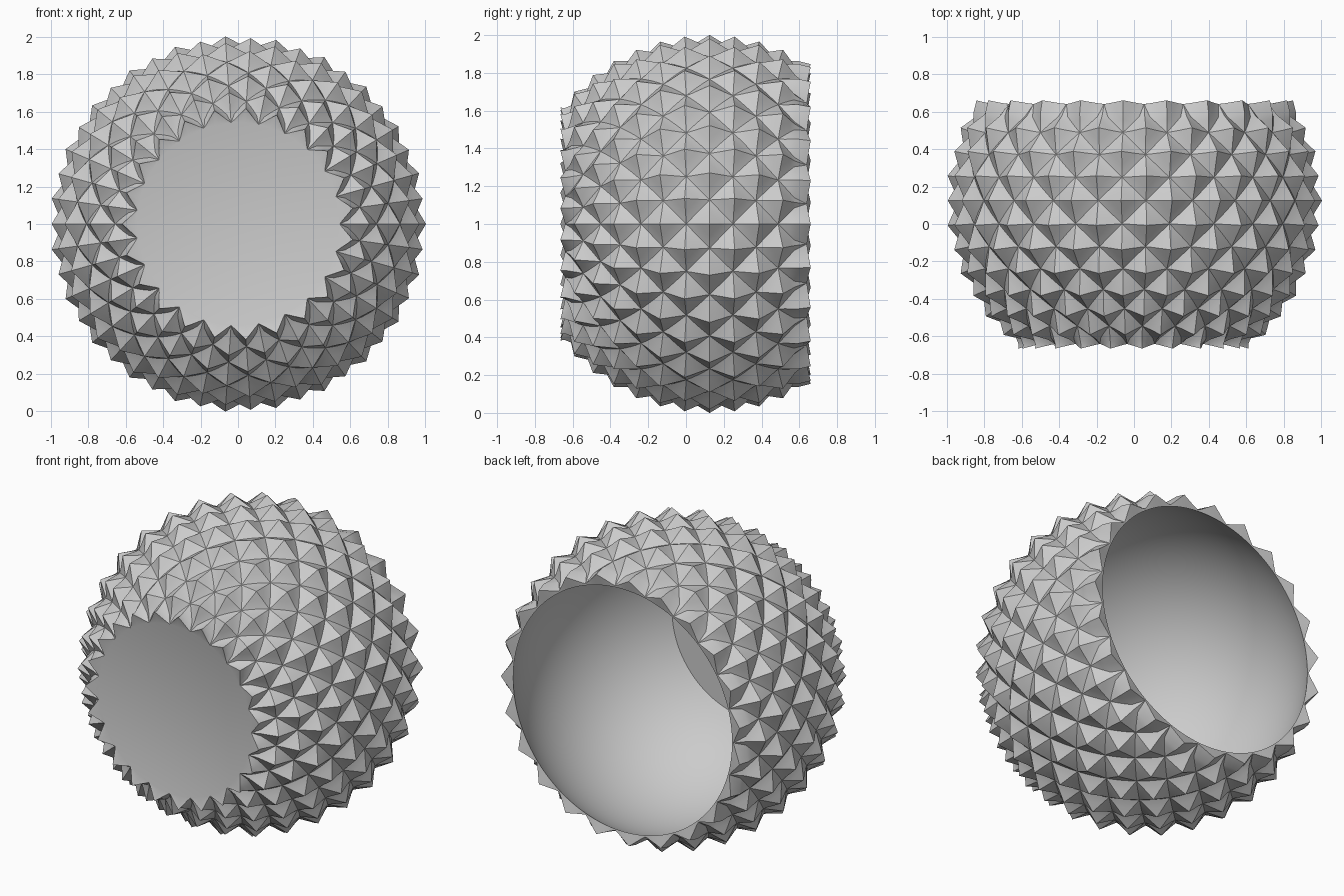
import bpy, bmesh
from math import sin, cos, asin, sqrt, pi, radians

if "Cube" in bpy.data.objects:
    bpy.data.objects.remove(bpy.data.objects["Cube"])

grey = bpy.data.materials.new("plain_grey")
grey.use_nodes = True
grey.diffuse_color = (0.6, 0.6, 0.6, 1)
grey.node_tree.nodes["Principled BSDF"].inputs["Base Color"].default_value = (0.6, 0.6, 0.6, 1)

CENTRE_Y, CENTRE_Z = 0.125, 1.0
VALLEY, STUD = 0.938, 0.065       # sphere radius and stud height
INNER = 0.93                      # radius of the smooth inside
COLS, SUB = 46, 4                 # stud half-steps around, subdivisions of each
FIRST, LAST = -7, 4               # rows of studs from front to back
ROW = radians(7.6)
FRONT, BACK = -0.765, 0.515       # cut planes measured from the sphere centre
N = COLS * SUB

bm = bmesh.new()


def vert(col, radius, y):
    t = 2 * pi * (col + SUB / 2) / N
    return bm.verts.new((radius * sin(t), CENTRE_Y + y, CENTRE_Z + radius * cos(t)))


def stud_height(i, j):
    """Four-sided pyramids on a checkerboard, slightly hollow towards the valleys."""
    a, b = (i % SUB) / SUB, (j % SUB) / SUB
    even = (i // SUB + j // SUB) % 2 == 0
    return (abs(a + b - 1) if even else abs(a - b)) ** 1.2


def bridge(r0, r1, flip=None):
    """Join two rings; flip picks the diagonal for each quad."""
    for i in range(N):
        k = (i + 1) % N
        a, b, c, d = r0[i], r0[k], r1[k], r1[i]
        if flip is None:
            bm.faces.new((a, b, c, d))
        elif flip(i):
            bm.faces.new((a, b, d))
            bm.faces.new((b, c, d))
        else:
            bm.faces.new((a, b, c))
            bm.faces.new((a, c, d))


# studded outside
rows = (LAST - FIRST) * SUB
outer = []
for j in range(rows + 1):
    ring = []
    for i in range(N):
        f = stud_height(i, j)
        rad = VALLEY + STUD * f
        lat = (FIRST + j / SUB) * ROW
        if j == 0:
            lat = asin((FRONT - 0.025 * f) / rad)
        elif j == rows:
            lat = asin((BACK + 0.02 * f) / rad)
        ring.append(vert(i, rad * cos(lat), rad * sin(lat)))
    outer.append(ring)
for j in range(rows):
    bridge(outer[j], outer[j + 1],
           lambda i: (i // SUB + j // SUB) % 2 == 0)

# smooth inside, from the open back to the flat front
STEPS = 32
top, low = asin(BACK / INNER), asin((FRONT + 0.008) / INNER)
previous = outer[-1]
for s in range(STEPS + 1):
    lat = top + (low - top) * s / STEPS
    ring = [vert(i, INNER * cos(lat), INNER * sin(lat)) for i in range(N)]
    bridge(previous, ring)
    previous = ring
bm.faces.new(previous)

# flat front disc
cap_radius = sqrt(VALLEY ** 2 - FRONT ** 2)
cap = [vert(i, cap_radius - 0.002, FRONT) for i in range(N)]
bridge(cap, outer[0])
bm.faces.new(cap)

bmesh.ops.recalc_face_normals(bm, faces=bm.faces[:])
mesh = bpy.data.meshes.new("studded_bowl")
bm.to_mesh(mesh)
bm.free()
mesh.materials.append(grey)
bowl = bpy.data.objects.new("studded_bowl", mesh)
bpy.context.scene.collection.objects.link(bowl)

# keep the stud ridges crisp
bpy.ops.object.select_all(action='DESELECT')
bowl.select_set(True)
bpy.context.view_layer.objects.active = bowl
bpy.ops.object.shade_smooth_by_angle(angle=radians(30))
